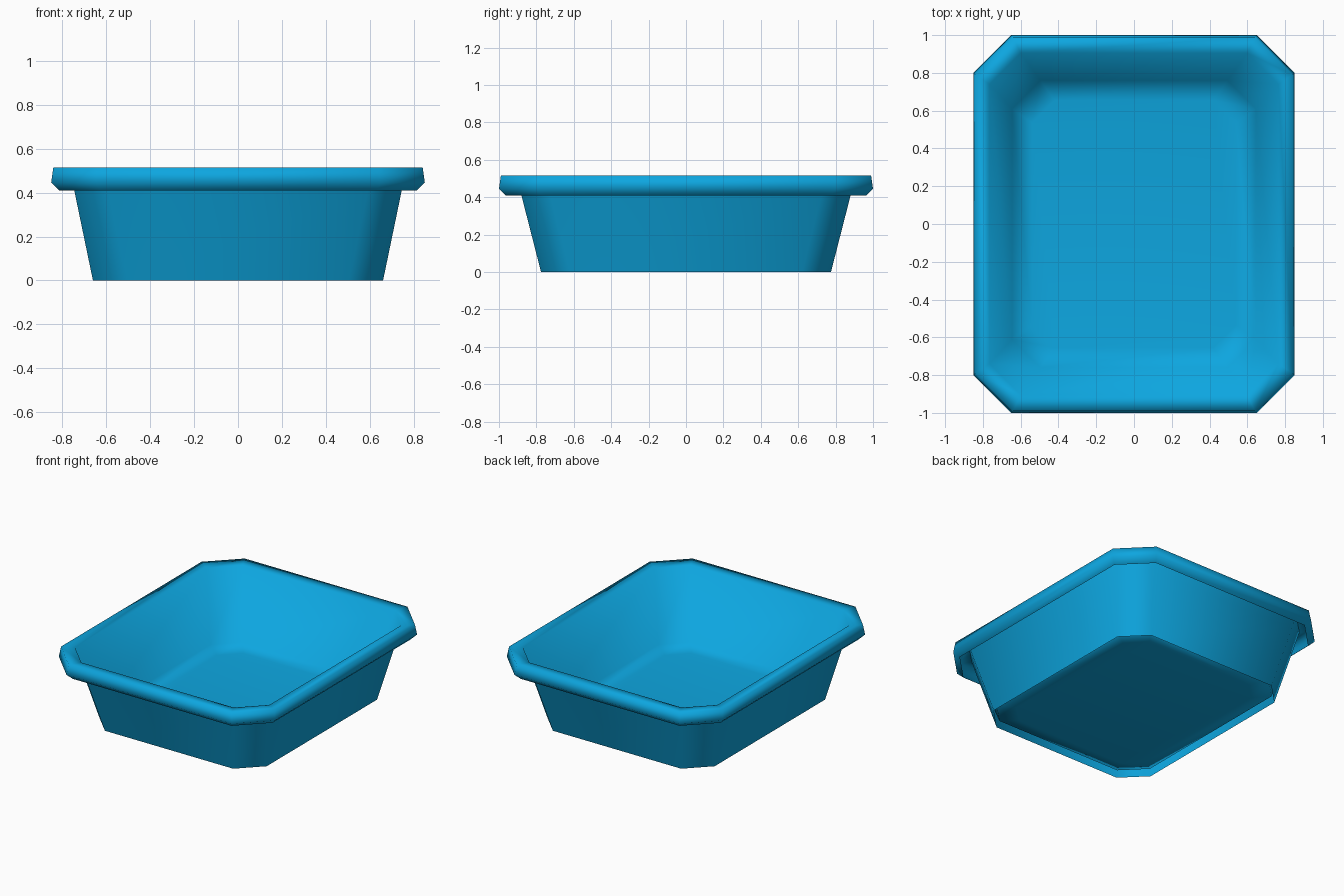
import bpy
import bmesh

cube = bpy.data.objects.get("Cube")
if cube:
    bpy.data.objects.remove(cube, do_unlink=True)

# Single plastic colour
plastic = bpy.data.materials.new("bright blue plastic")
plastic.use_nodes = True
colour = (0.004, 0.38, 0.74, 1.0)
plastic.diffuse_color = colour
plastic.node_tree.nodes["Principled BSDF"].inputs["Base Color"].default_value = colour


def octagon(bm, hx, hy, cut, z):
    """Ring of eight vertices: a rectangle with its corners cut off."""
    corners = []
    for sx, sy in ((1, 1), (-1, 1), (-1, -1), (1, -1)):
        pair = [(sx * hx, sy * (hy - cut)), (sx * (hx - cut), sy * hy)]
        corners += pair if sx * sy > 0 else pair[::-1]
    return [bm.verts.new((x, y, z)) for x, y in corners]


def loft(name, sections, cap_end=False):
    """Join octagonal sections into one smooth skin."""
    bm = bmesh.new()
    rings = [octagon(bm, *s) for s in sections]
    for low, high in zip(rings, rings[1:]):
        for i in range(8):
            j = (i + 1) % 8
            bm.faces.new((low[i], low[j], high[j], high[i]))
    if cap_end:
        bm.faces.new(rings[-1])
    for f in bm.faces:
        f.smooth = True
    mesh = bpy.data.meshes.new(name)
    bm.to_mesh(mesh)
    bm.free()
    mesh.materials.append(plastic)
    obj = bpy.data.objects.new(name, mesh)
    bpy.context.collection.objects.link(obj)
    return obj


# Rolled rim skirt, rim top, inner wall and softened floor
loft("basin_and_rim", [
    (0.815, 0.965, 0.19, 0.41),
    (0.85, 1.0, 0.20, 0.445),
    (0.84, 0.99, 0.20, 0.515),
    (0.765, 0.905, 0.165, 0.51),
    (0.645, 0.76, 0.15, 0.045),
    (0.54, 0.655, 0.12, 0.028),
], cap_end=True)

# Outer wall, carried below the floor as a shallow foot
loft("outer_wall", [
    (0.66, 0.775, 0.155, 0.0),
    (0.745, 0.88, 0.155, 0.41),
    (0.768, 0.908, 0.165, 0.508),
])
